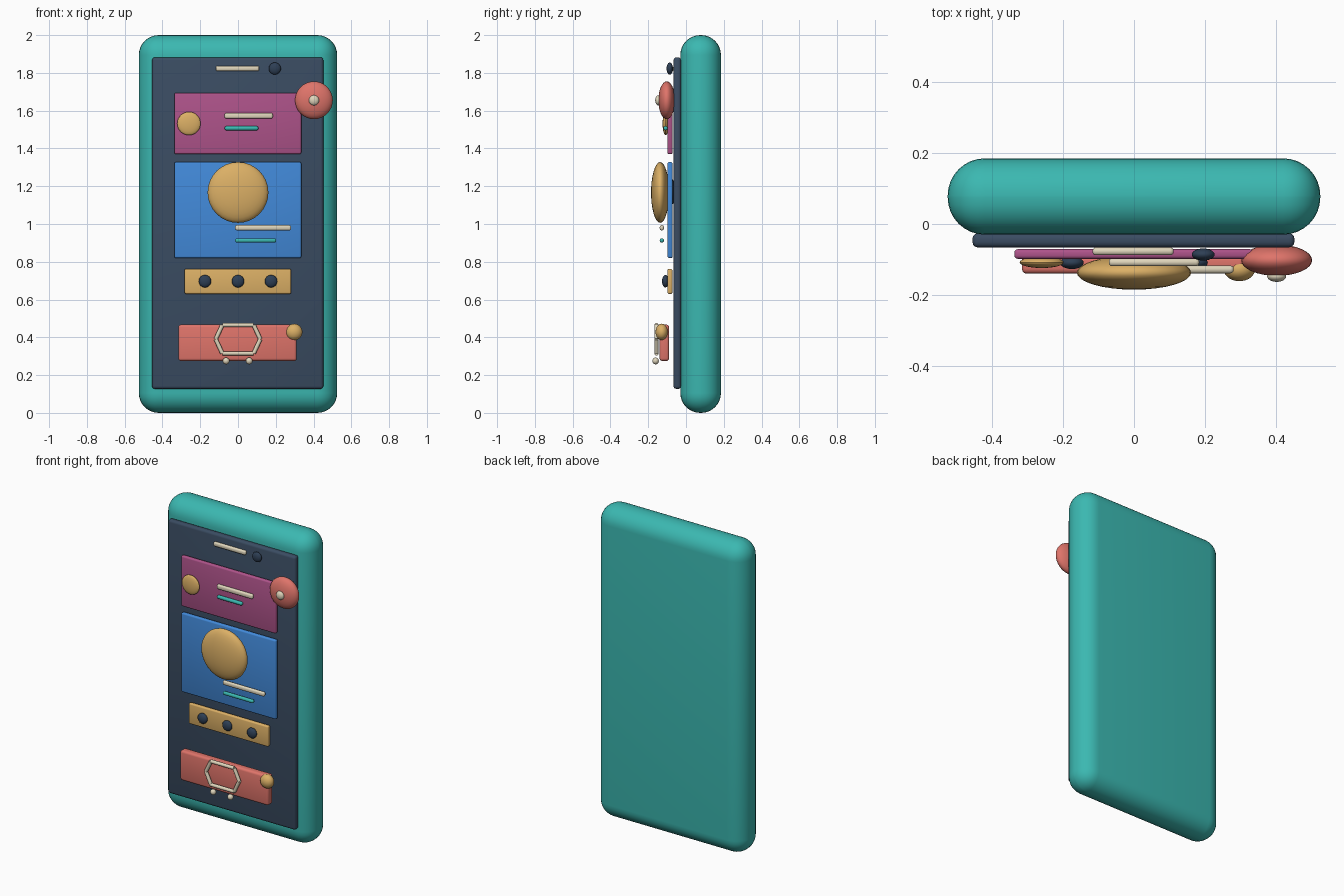
import bpy, math
from mathutils import Vector

if "Cube" in bpy.data.objects:
    bpy.data.objects.remove(bpy.data.objects["Cube"])


def mat(name, r, g, b):
    lin = lambda c: ((c / 255 + 0.055) / 1.055) ** 2.4 if c > 10 else c / 3294
    m = bpy.data.materials.new(name)
    m.diffuse_color = (lin(r), lin(g), lin(b), 1)
    m.use_nodes = True
    m.node_tree.nodes["Principled BSDF"].inputs["Base Color"].default_value = m.diffuse_color
    return m


TEAL = mat("teal", 59, 184, 177)
SCREEN = mat("slate", 58, 76, 98)
NAVY = mat("navy", 46, 63, 85)
MAGENTA = mat("magenta", 174, 83, 138)
BLUE = mat("blue", 66, 138, 218)
GOLD = mat("gold", 220, 176, 102)
CORAL = mat("coral", 223, 116, 106)
CREAM = mat("cream", 224, 214, 188)


def finish(ob, name, m):
    ob.name = name
    ob.data.materials.append(m)
    bpy.ops.object.shade_smooth_by_angle(angle=math.radians(40))
    return ob


def slab(name, m, x, y, z, bevel, segments=3):
    """Rounded box given by its (min, max) on each axis."""
    bpy.ops.mesh.primitive_cube_add(size=1, location=[(a + b) / 2 for a, b in (x, y, z)])
    ob = bpy.context.object
    ob.scale = [b - a for a, b in (x, y, z)]
    bpy.ops.object.transform_apply(location=False, rotation=False, scale=True)
    mod = ob.modifiers.new("round", 'BEVEL')
    mod.width, mod.segments = bevel, segments
    bpy.ops.object.modifier_apply(modifier=mod.name)
    return finish(ob, name, m)


def bead(name, m, x, y, z, r, depth):
    """Flattened sphere facing the front; depth is its half thickness."""
    bpy.ops.mesh.primitive_uv_sphere_add(segments=32, ring_count=16, radius=1,
                                         location=(x, y, z), rotation=(math.pi / 2, 0, 0))
    ob = bpy.context.object
    ob.scale = (r, r, depth)
    bpy.ops.object.transform_apply(location=False, rotation=True, scale=True)
    return finish(ob, name, m)


def bar(name, m, x0, x1, y, z, h):
    """Thin horizontal pill."""
    d = 0.011
    return slab(name, m, (x0, x1), (y - d, y + d), (z - h, z + h), 0.0095)


def rod(name, m, a, b, r):
    a, b = Vector(a), Vector(b)
    bpy.ops.mesh.primitive_cylinder_add(vertices=16, radius=r, depth=(b - a).length,
                                        location=(a + b) / 2)
    ob = bpy.context.object
    ob.rotation_euler = (b - a).to_track_quat('Z', 'Y').to_euler()
    return finish(ob, name, m)


# Case and screen
slab("phone_body", TEAL, (-0.525, 0.525), (-0.03, 0.185), (0, 2), 0.105, 8)
slab("screen", SCREEN, (-0.455, 0.452), (-0.066, -0.026), (0.127, 1.882), 0.015)

# Speaker and camera
bar("speaker", CREAM, -0.117, 0.112, -0.077, 1.823, 0.014)
bead("camera", NAVY, 0.195, -0.086, 1.823, 0.032, 0.017)

# Upper card with coin and text lines
slab("upper_card", MAGENTA, (-0.337, 0.335), (-0.098, -0.071), (1.37, 1.694), 0.009)
bead("card_coin", GOLD, -0.26, -0.108, 1.532, 0.062, 0.016)
bar("card_line_long", CREAM, -0.071, 0.184, -0.108, 1.573, 0.015)
bar("card_line_short", TEAL, -0.071, 0.108, -0.108, 1.507, 0.011)

# Notification badge
bead("badge", CORAL, 0.402, -0.102, 1.655, 0.1, 0.044)
bead("badge_dot", CREAM, 0.402, -0.147, 1.655, 0.027, 0.016)

# Product card with large dome and text lines
slab("product_card", BLUE, (-0.337, 0.335), (-0.098, -0.071), (0.82, 1.328), 0.009)
bead("product_backing", NAVY, 0, -0.071, 1.17, 0.065, 0.01)
bead("product_dome", GOLD, 0, -0.137, 1.167, 0.161, 0.048)
bar("product_line_long", CREAM, -0.015, 0.281, -0.128, 0.98, 0.014)
bar("product_line_short", TEAL, -0.015, 0.202, -0.128, 0.913, 0.011)

# Strip with three buttons
slab("button_strip", GOLD, (-0.283, 0.281), (-0.098, -0.072), (0.63, 0.762), 0.008)
for i in (-1, 0, 1):
    bead("strip_button", NAVY, 0.175 * i, -0.109, 0.697, 0.033, 0.018)

# Checkout block with hexagonal basket outline and wheels
slab("checkout_block", CORAL, (-0.316, 0.311), (-0.14, -0.089), (0.275, 0.467), 0.014)
bead("checkout_badge", GOLD, 0.297, -0.128, 0.428, 0.044, 0.033)
hexagon = [(sx * w, -0.156, 0.39 + dz) for sx, w, dz in
           ((-1, 0.118, 0), (-1, 0.083, 0.075), (1, 0.083, 0.075),
            (1, 0.118, 0), (1, 0.083, -0.075), (-1, 0.083, -0.075))]
for i, p in enumerate(hexagon):
    rod("basket_rod", CREAM, p, hexagon[(i + 1) % 6], 0.011)
for s in (-1, 1):
    bead("basket_wheel", CREAM, 0.061 * s - 0.002, -0.161, 0.275, 0.018, 0.017)
